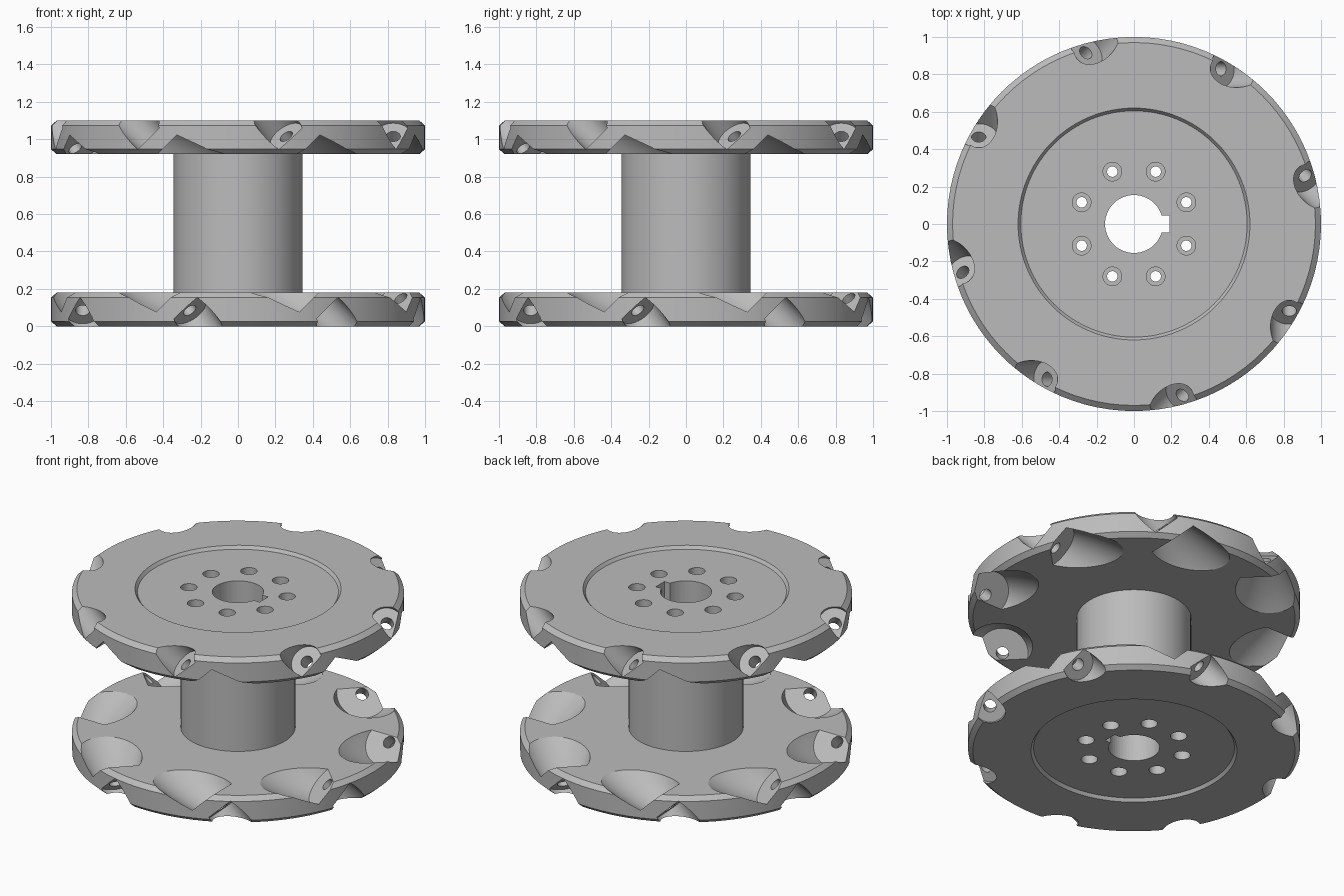
import bpy, bmesh, math
from mathutils import Matrix

if "Cube" in bpy.data.objects:
    bpy.data.objects.remove(bpy.data.objects["Cube"])

MID = 0.55          # mid height of the wheel
AXLE_RADIUS = 0.83  # distance of roller axles from the wheel axis

steel = bpy.data.materials.new("grey steel")
steel.use_nodes = True
steel.diffuse_color = (0.5, 0.5, 0.5, 1)
steel.node_tree.nodes["Principled BSDF"].inputs["Base Color"].default_value = (0.5, 0.5, 0.5, 1)


def lathe(name, profile, segments, matrix=Matrix()):
    """Revolve (radius, height) points around z; first and last lie on the axis."""
    bm = bmesh.new()
    verts = [bm.verts.new((r, 0, z)) for r, z in profile]
    edges = [bm.edges.new(pair) for pair in zip(verts, verts[1:])]
    bmesh.ops.spin(bm, geom=verts + edges, axis=(0, 0, 1), cent=(0, 0, 0),
                   angle=math.tau, steps=segments, use_merge=False)
    bmesh.ops.remove_doubles(bm, verts=bm.verts, dist=1e-5)
    bmesh.ops.dissolve_degenerate(bm, edges=bm.edges, dist=1e-6)
    bmesh.ops.recalc_face_normals(bm, faces=bm.faces)
    bm.transform(matrix)
    mesh = bpy.data.meshes.new(name)
    bm.to_mesh(mesh)
    bm.free()
    obj = bpy.data.objects.new(name, mesh)
    bpy.context.collection.objects.link(obj)
    return obj


def rod(name, radius, low, high, segments, matrix=Matrix()):
    return lathe(name, [(0, low), (radius, low), (radius, high), (0, high)], segments, matrix)


def cut(obj, cutters):
    """Subtract the cutters, bake the result and shade it."""
    for cutter in cutters:
        mod = obj.modifiers.new(cutter.name, 'BOOLEAN')
        mod.operation, mod.solver, mod.object = 'DIFFERENCE', 'EXACT', cutter
    graph = bpy.context.evaluated_depsgraph_get()
    baked = bpy.data.meshes.new_from_object(obj.evaluated_get(graph))
    obj.modifiers.clear()
    obj.data = baked
    baked.materials.clear()
    baked.materials.append(steel)
    bpy.ops.object.select_all(action='DESELECT')
    obj.select_set(True)
    bpy.context.view_layer.objects.active = obj
    bpy.ops.object.shade_smooth_by_angle(angle=math.radians(25))


# Plates: chamfered rim, shallow dish on the outer face
plate = [(0, 0.02), (0.605, 0.02), (0.62, 0), (0.97, 0), (1, 0.027),
         (1, 0.153), (0.97, 0.18), (0, 0.18)]
lower_plate = lathe("lower_plate", plate, 96)
upper_plate = lathe("upper_plate", [(r, 2 * MID - z) for r, z in plate], 96)
hub = rod("hub", 0.345, 0.18, 0.92, 64)

# Central bore with keyway
bore = rod("bore_cutter", 0.155, -1, 2, 48)
bpy.ops.mesh.primitive_cube_add(size=1, location=(0.095, 0, MID))
keyway = bpy.context.object
keyway.name = "keyway_cutter"
keyway.scale = (0.19, 0.09, 3)

# Ring of bolt holes, wider at both outer faces
bolts = []
for k in range(8):
    place = Matrix.Rotation(math.radians(22.5 + 45 * k), 4, 'Z') @ Matrix.Translation((0.303, 0, MID))
    half = [(0.028, 0.45), (0.05, 0.45), (0.05, 0.7), (0, 0.7)]
    profile = [(r, -z) for r, z in reversed(half)] + half
    bolts.append(lathe("bolt_cutter", profile, 24, place))

# Tilted rollers: barrel, axle and nut pocket in one revolved cutter
barrel = [(0.297 - 0.444 * s * s, s) for s in (i * 0.566 / 8 for i in range(9))]
half = barrel + [(0.038, 0.566), (0.038, 0.658), (0.1, 0.658), (0.1, 0.95), (0, 0.95)]
profile = [(r, -s) for r, s in reversed(half[1:])] + half
rollers = []
for k in range(8):
    place = (Matrix.Translation((0, 0, MID)) @ Matrix.Rotation(math.radians(45 * k), 4, 'Z')
             @ Matrix.Translation((AXLE_RADIUS, 0, 0)) @ Matrix.Rotation(math.radians(45), 4, 'X'))
    rollers.append(lathe("roller_cutter", profile, 48, place))

cut(hub, [bore, keyway] + bolts)
for part in (lower_plate, upper_plate):
    cut(part, [bore, keyway] + bolts + rollers)

for cutter in [bore, keyway] + bolts + rollers:
    bpy.data.objects.remove(cutter)
